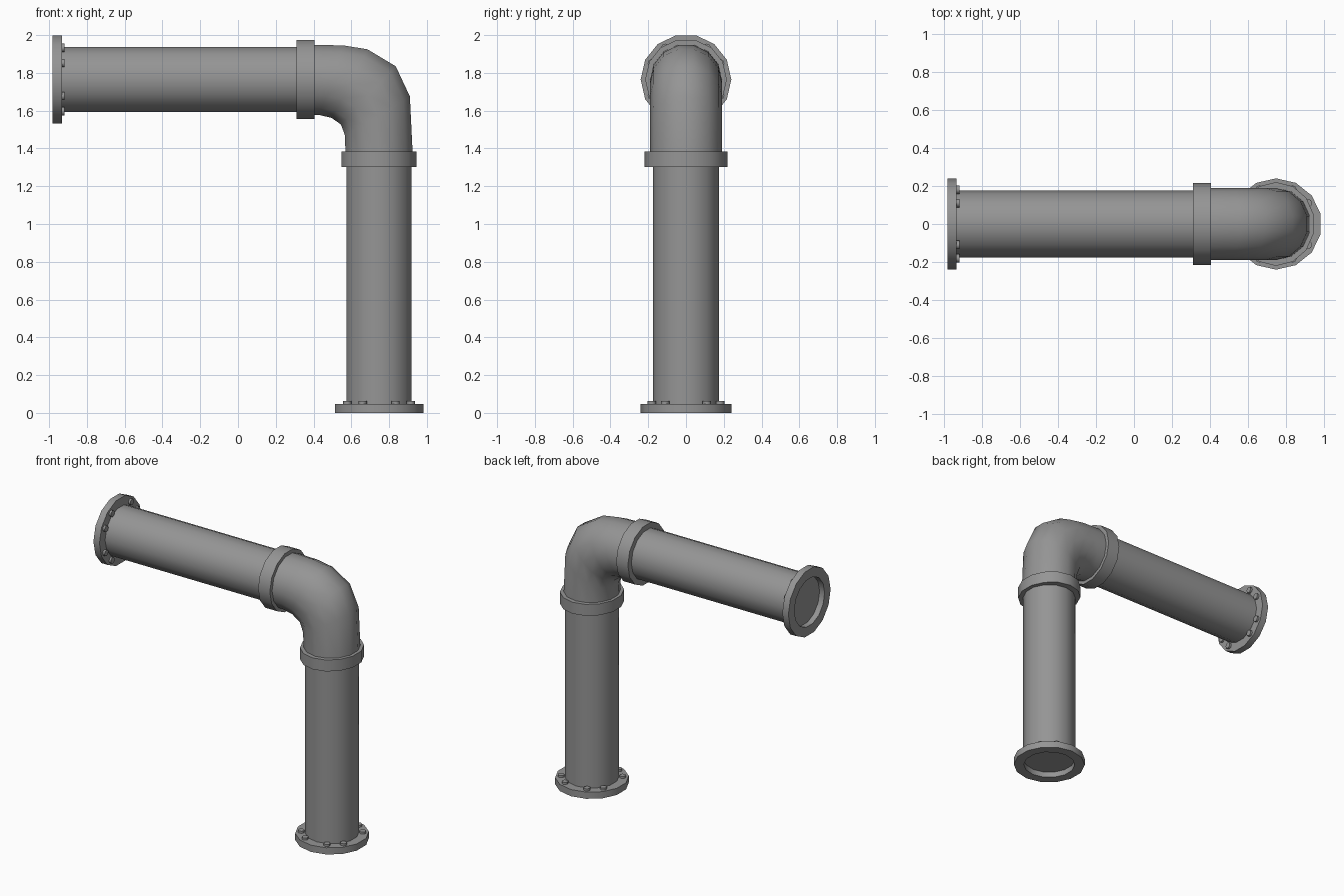
import bpy, bmesh, math
from mathutils import Matrix, Vector

if "Cube" in bpy.data.objects:
    bpy.data.objects.remove(bpy.data.objects["Cube"])

N = 14                       # sides of every pipe section
FLAT = math.cos(math.pi / N)  # flat-to-corner ratio

# dark iron grey
IRON = bpy.data.materials.new("dark_iron")
IRON.diffuse_color = (0.3, 0.3, 0.3, 1)
IRON.use_nodes = True
IRON.node_tree.nodes["Principled BSDF"].inputs["Base Color"].default_value = IRON.diffuse_color


def ring(centre, u, v):
    """N-gon with flats along u and corners along v."""
    pts = []
    for i in range(N):
        a = 2 * math.pi * (i + 0.5) / N
        pts.append(centre + u * (math.cos(a) / FLAT) + v * math.sin(a))
    return pts


def loft(name, rings, matrix=Matrix(), closed=False, angle=35):
    """Skin a list of rings into one object."""
    bm = bmesh.new()
    loops = [[bm.verts.new(matrix @ p) for p in r] for r in rings]
    pairs = list(zip(loops, loops[1:]))
    if closed:
        pairs.append((loops[-1], loops[0]))
    for a, b in pairs:
        for i in range(N):
            j = (i + 1) % N
            bm.faces.new((a[i], a[j], b[j], b[i]))
    if not closed:
        bm.faces.new(loops[0])
        bm.faces.new(loops[-1])
    return finish(name, bm, angle)


def finish(name, bm, angle=35):
    bmesh.ops.recalc_face_normals(bm, faces=bm.faces)
    mesh = bpy.data.meshes.new(name)
    bm.to_mesh(mesh)
    bm.free()
    mesh.materials.append(IRON)
    ob = bpy.data.objects.new(name, mesh)
    bpy.context.collection.objects.link(ob)
    bpy.ops.object.select_all(action='DESELECT')
    ob.select_set(True)
    bpy.context.view_layer.objects.active = ob
    bpy.ops.object.shade_smooth_by_angle(angle=math.radians(angle))
    return ob


def level(z, r, flat=None):
    """Horizontal ring: corner radius r in y, flat radius in x."""
    return ring(Vector((0, 0, z)), Vector((flat or r * FLAT, 0, 0)), Vector((0, r, 0)))


def leg(prefix, m, length, collar, collar_r, collar_flat):
    # straight pipe, closed just inside the flange
    loft(prefix + "_pipe", [level(0.04, 0.176), level(length, 0.176)], m)
    # open ring flange
    loft(prefix + "_flange", [level(0, 0.24), level(0.048, 0.24),
                              level(0.048, 0.172), level(0, 0.172)], m, closed=True)
    # collar at the elbow end
    loft(prefix + "_collar", [level(z, collar_r, collar_flat) for z in collar], m)
    # eight bolt heads, paired about the diagonals
    bm = bmesh.new()
    for x, y in ((0.168, 0.11), (0.087, 0.181)):
        for sx in (-1, 1):
            for sy in (-1, 1):
                bmesh.ops.create_cone(
                    bm, cap_ends=True, segments=8, radius1=0.022, radius2=0.022,
                    depth=0.03, matrix=m @ Matrix.Translation((sx * x, sy * y, 0.048)))
    finish(prefix + "_bolts", bm, 50)


# upright and horizontal legs
leg("upright", Matrix.Translation((0.747, 0, 0)), 1.34, (1.303, 1.385), 0.22, 0.198)
leg("horizontal", Matrix.Translation((-0.981, 0, 1.765)) @ Matrix.Rotation(math.pi / 2, 4, 'Y'),
    1.34, (1.292, 1.385), 0.216, 0.21)

# elbow: outer and inner profile points of each section
sections = [((0.35, 1.95), (0.35, 1.58)), ((0.56, 1.945), (0.43, 1.577)),
            ((0.685, 1.925), (0.495, 1.562)), ((0.835, 1.835), (0.545, 1.527)),
            ((0.91, 1.675), (0.566, 1.47)), ((0.926, 1.345), (0.57, 1.345))]
rings = []
for (ox, oz), (ix, iz) in sections:
    o, i = Vector((ox, 0, oz)), Vector((ix, 0, iz))
    rings.append(ring((o + i) / 2, (o - i) / 2, Vector((0, 0.19, 0))))
loft("elbow", rings, angle=60)
